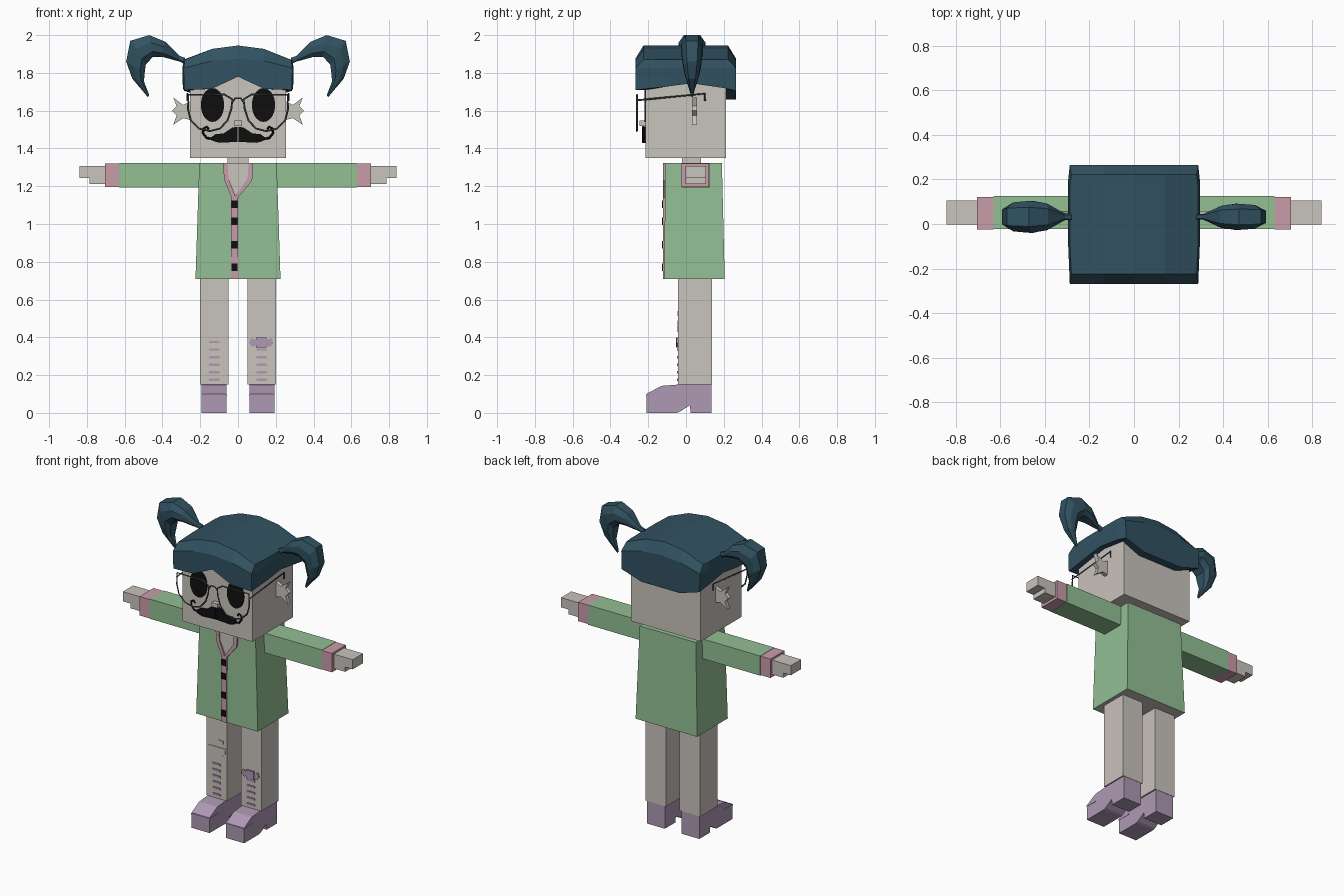
import bpy, bmesh, math
from mathutils import Vector

if "Cube" in bpy.data.objects:
    bpy.data.objects.remove(bpy.data.objects["Cube"], do_unlink=True)


def material(name, r, g, b):
    lin = [((c / 255 + 0.055) / 1.055) ** 2.4 for c in (r, g, b)] + [1.0]
    m = bpy.data.materials.new(name)
    m.use_nodes = True
    m.diffuse_color = lin
    bsdf = m.node_tree.nodes["Principled BSDF"]
    bsdf.inputs["Base Color"].default_value = lin
    bsdf.inputs["Roughness"].default_value = 0.9
    return m


SKIN = material("skin", 201, 195, 188)
GREEN = material("jacket green", 147, 191, 148)
PINK = material("trim pink", 201, 156, 170)
HAIR = material("hair teal", 49, 82, 97)
BOOT = material("boot lavender", 174, 152, 180)
BLACK = material("black", 15, 15, 15)
WIRE = material("wire grey", 75, 88, 97)


def mesh_object(name, verts, faces, *mats):
    me = bpy.data.meshes.new(name)
    bm = bmesh.new()
    vs = [bm.verts.new(v) for v in verts]
    for f in faces:
        bm.faces.new([vs[i] for i in f])
    bmesh.ops.recalc_face_normals(bm, faces=bm.faces)
    bm.to_mesh(me)
    bm.free()
    for m in mats:
        me.materials.append(m)
    ob = bpy.data.objects.new(name, me)
    bpy.context.collection.objects.link(ob)
    return ob


def loft(name, rings, *mats):
    """Closed rings of equal length joined by quads, with end caps."""
    n = len(rings[0])
    faces = [tuple(range(n)), tuple(range((len(rings) - 1) * n, len(rings) * n))]
    for r in range(len(rings) - 1):
        for i in range(n):
            j = (i + 1) % n
            faces.append((r * n + i, r * n + j, (r + 1) * n + j, (r + 1) * n + i))
    return mesh_object(name, [p for ring in rings for p in ring], faces, *mats)


def rect(x0, x1, y0, y1, z):
    return [(x0, y0, z), (x1, y0, z), (x1, y1, z), (x0, y1, z)]


def box(name, x, y, z, mat):
    return loft(name, [rect(*x, *y, z[0]), rect(*x, *y, z[1])], mat)


def plate(name, outline, y0, y1, mat):
    """Outline in x and z, extruded along y."""
    return loft(name, [[(x, y, z) for x, z in outline] for y in (y0, y1)], mat)


def wire(name, points, radius, mat, closed=False):
    cu = bpy.data.curves.new(name, "CURVE")
    cu.dimensions = "3D"
    cu.bevel_depth = radius
    cu.bevel_resolution = 0
    cu.use_fill_caps = True
    sp = cu.splines.new("POLY")
    sp.points.add(len(points) - 1)
    for p, co in zip(sp.points, points):
        p.co = (*co, 1)
    sp.use_cyclic_u = closed
    tmp = bpy.data.objects.new(name + "_path", cu)
    bpy.context.collection.objects.link(tmp)
    bpy.context.view_layer.update()
    me = bpy.data.meshes.new_from_object(
        tmp.evaluated_get(bpy.context.evaluated_depsgraph_get()))
    bpy.data.objects.remove(tmp, do_unlink=True)
    me.materials.clear()
    me.materials.append(mat)
    ob = bpy.data.objects.new(name, me)
    bpy.context.collection.objects.link(ob)


# Head, neck and nose
box("head", (-0.255, 0.255), (-0.215, 0.212), (1.35, 1.82), SKIN)
box("neck", (-0.055, 0.055), (-0.02, 0.08), (1.3, 1.36), SKIN)
box("nose", (-0.022, 0.022), (-0.245, -0.21), (1.52, 1.547), SKIN)

# Hair cap: rows around the head, then a domed top made of strips
cols = [-0.285, -0.14, 0, 0.14, 0.285]
sides = [-0.1, 0.03, 0.2]
front = [(x, -0.268) for x in cols]
back = [(x, 0.265) for x in reversed(cols)]
loop = (front + [(0.292, y) for y in sides] + back
        + [(-0.292, y) for y in reversed(sides)])
right_low = [1.728, 1.745, 1.72]
low = ([1.71, 1.715, 1.78, 1.715, 1.71] + right_low
       + [1.705, 1.66, 1.66, 1.66, 1.705] + right_low[::-1])


def arc(x):
    return 1 - (x / 0.285) ** 2 if abs(x) < 0.285 else 0


verts = [(max(-0.25, min(0.25, x)), max(-0.21, min(0.21, y)), z)
         for (x, y), z in zip(loop, low)]
verts += [(x, y, z) for (x, y), z in zip(loop, low)]
verts += [(x * 1.01, y, 1.825 + 0.05 * arc(x)) for x, y in loop]
verts += [(x * 0.985, y * 0.84, 1.87 + 0.075 * arc(x)) for x, y in loop]
n, top = len(loop), 3 * len(loop)
faces = [(r * n + i, r * n + (i + 1) % n, (r + 1) * n + (i + 1) % n, (r + 1) * n + i)
         for r in range(3) for i in range(n)]
for i in range(4):
    strip = [i, i + 1] + ([5, 6, 7] if i == 3 else []) + [11 - i, 12 - i]
    strip += [13, 14, 15] if i == 0 else []
    faces.append([top + k for k in strip])
mesh_object("hair_cap", verts, faces, HAIR)

# Pigtail sections: outer x z, inner x z, half depth
TAIL = [((0.28, 1.88), (0.28, 1.845), 0.015), ((0.31, 1.89), (0.31, 1.86), 0.015),
        ((0.385, 1.965), (0.4, 1.885), 0.06), ((0.47, 2.0), (0.45, 1.885), 0.072),
        ((0.57, 1.97), (0.488, 1.845), 0.065), ((0.592, 1.86), (0.494, 1.8), 0.055),
        ((0.56, 1.77), (0.498, 1.755), 0.036), ((0.478, 1.672), (0.47, 1.682), 0.005)]
EAR = [(0.25, 1.65), (0.29, 1.63), (0.343, 1.67), (0.325, 1.625), (0.35, 1.6),
       (0.325, 1.575), (0.343, 1.525), (0.29, 1.56), (0.25, 1.55)]
LENS = [(0.262, 1.685), (0.265, 1.61), (0.25, 1.55), (0.205, 1.505), (0.15, 1.492),
        (0.095, 1.505), (0.055, 1.55), (0.035, 1.61), (0.03, 1.66), (0.07, 1.685)]
MOUSTACHE = [(0.003, 1.515), (0.03, 1.51), (0.075, 1.48), (0.12, 1.475), (0.14, 1.46),
             (0.135, 1.44), (0.1, 1.43), (0.003, 1.435)]
BOOT_SIDE = [(-0.21, 0), (-0.21, 0.1), (-0.13, 0.143), (-0.04, 0.15), (0.135, 0.15),
             (0.135, 0), (0.025, 0), (0.02, 0.04), (-0.035, 0.005), (-0.05, 0)]

for s, side in ((1, "left_"), (-1, "right_")):
    def flip(pts):
        return [(s * x, z) for x, z in pts]

    def span(a, b):
        return (s * a, s * b) if s > 0 else (s * b, s * a)

    rings = []
    for (ox, oz), (ix, iz), d in TAIL:
        d *= 0.82 if s > 0 else 1
        rings.append([(s * (ox + (ix - ox) * t), 0.032 + d * k, oz + (iz - oz) * t)
                      for t, k in ((0, -0.6), (0, 0.6), (0.35, 1), (0.75, 1),
                                   (1, 0.6), (1, -0.6), (0.75, -1), (0.35, -1))])
    loft(side + "pigtail", rings, HAIR)

    # Face
    plate(side + "ear", flip(EAR), 0.032, 0.058, SKIN)
    eye = [(s * 0.135 + 0.062 * math.cos(a * math.tau / 20),
            1.63 + 0.09 * math.sin(a * math.tau / 20)) for a in range(20)]
    plate(side + "eye", eye, -0.221, -0.214, BLACK)
    plate(side + "moustache", flip(MOUSTACHE), -0.232, -0.214, BLACK)
    curl = [(0.13, 1.45), (0.165, 1.455), (0.185, 1.48), (0.183, 1.505),
            (0.165, 1.515), (0.155, 1.5)]
    wire(side + "moustache_curl", [(s * x, -0.226, z) for x, z in curl], 0.006, BLACK)
    wire(side + "spectacle_rim", [(s * x, -0.26, z) for x, z in LENS], 0.005, WIRE, True)
    temple = [(-0.26, 1.655), (0.1, 1.69), (0.1, 1.65)]
    wire(side + "spectacle_arm", [(s * 0.268, y, z) for y, z in temple], 0.005, WIRE)

    # Arm
    box(side + "sleeve", span(0.19, 0.63), (-0.022, 0.125), (1.192, 1.322), GREEN)
    box(side + "cuff", span(0.63, 0.703), (-0.024, 0.122), (1.195, 1.32), PINK)
    palm = [(0.7, 1.212), (0.785, 1.212), (0.785, 1.243), (0.84, 1.243),
            (0.84, 1.307), (0.7, 1.307)]
    plate(side + "hand", flip(palm), -0.002, 0.105, SKIN)

    # Leg and boot
    box(side + "leg", span(0.05, 0.2), (-0.042, 0.137), (0.15, 0.72), SKIN)
    loft(side + "boot", [[(s * x, y, z) for y, z in BOOT_SIDE] for x in (0.06, 0.192)], BOOT)
    box(side + "boot_seam", span(0.058, 0.194), (-0.213, -0.12), (0.09, 0.098), BOOT)
    for i in range(5 if s > 0 else 6):
        z = 0.175 + 0.04 * i
        box(side + "lace_%d" % i, span(0.097, 0.153), (-0.048, -0.041),
            (z - 0.006, z + 0.006), BOOT)

wire("spectacle_bridge", [(-0.03, -0.26, 1.645), (-0.015, -0.26, 1.665),
                          (0.015, -0.26, 1.665), (0.03, -0.26, 1.645)], 0.005, WIRE)

# Jacket, with the body showing underneath
jacket = loft("jacket", [rect(-0.225, 0.225, -0.115, 0.205, 0.71),
                         rect(-0.205, 0.205, -0.11, 0.19, 1.322)], GREEN, SKIN)
for p in jacket.data.polygons:
    if p.normal.z < -0.9:
        p.material_index = 1

# Neckline, collar trim, placket and buttons
plate("neckline", [(-0.06, 1.323), (-0.05, 1.24), (-0.012, 1.16), (0.008, 1.16),
                   (0.05, 1.24), (0.06, 1.323)], -0.115, -0.108, SKIN)
plate("right_collar", [(-0.08, 1.323), (-0.073, 1.235), (-0.035, 1.14), (-0.012, 1.14),
                       (-0.05, 1.24), (-0.056, 1.323)], -0.122, -0.108, PINK)
plate("left_collar", [(0.08, 1.323), (0.075, 1.23), (0, 1.14), (-0.02, 1.14),
                      (0.05, 1.24), (0.056, 1.323)], -0.122, -0.108, PINK)
box("placket", (-0.036, 0), (-0.122, -0.108), (0.71, 1.145), PINK)
for i, z in enumerate((0.77, 0.89, 1.015, 1.105)):
    box("button_%d" % i, (-0.034, -0.002), (-0.128, -0.12), (z - 0.02, z + 0.02), BLACK)

# Knee patches and bow
plate("knee_patch", [(-0.185, 0.49), (-0.18, 0.445), (-0.15, 0.428), (-0.09, 0.43),
                     (-0.063, 0.455), (-0.06, 0.49)], -0.046, -0.041, SKIN)
plate("small_patch", [(-0.135, 0.512), (-0.11, 0.54), (-0.078, 0.538), (-0.075, 0.515)],
      -0.046, -0.041, SKIN)
for s, side in ((1, "left_"), (-1, "right_")):
    plate(side + "bow_wing", [(0.123 + s * x, z) for x, z in
                              ((0.02, 0.385), (0.055, 0.395), (0.065, 0.37), (0.045, 0.35),
                               (0.02, 0.36))], -0.049, -0.041, BOOT)
box("bow_knot", (0.096, 0.15), (-0.054, -0.041), (0.345, 0.4), BOOT)
